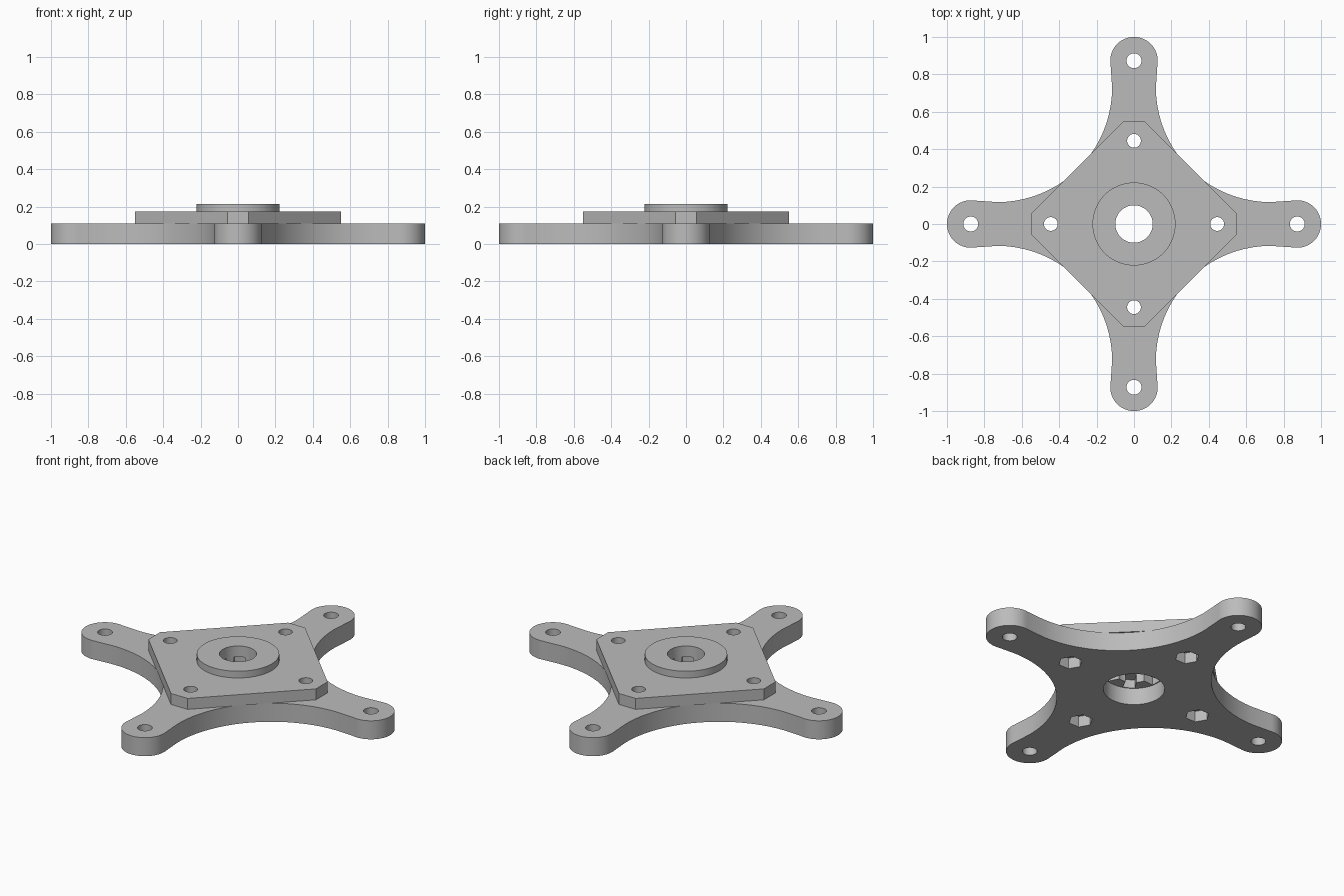
import bpy, bmesh, math
from math import cos, sin, pi, radians

if "Cube" in bpy.data.objects:
    bpy.data.objects.remove(bpy.data.objects["Cube"], do_unlink=True)

grey = bpy.data.materials.new("plain_grey")
grey.use_nodes = True
tone = (0.5, 0.5, 0.5, 1)
grey.diffuse_color = tone
grey.node_tree.nodes["Principled BSDF"].inputs["Base Color"].default_value = tone

BASE_TOP, PLATE_TOP, BOSS_TOP = 0.11, 0.175, 0.215
QUARTERS = [k * pi / 2 for k in range(4)]


def arc(cx, cy, r, start, end, n):
    """Points along a circular arc, angles in degrees."""
    steps = [radians(start + (end - start) * i / n) for i in range(n + 1)]
    return [(cx + r * cos(a), cy + r * sin(a)) for a in steps]


def circle(r, n=48, cx=0, cy=0):
    return arc(cx, cy, r, 0, 360, n)[:-1]


def spin(points, a):
    return [(x * cos(a) - y * sin(a), x * sin(a) + y * cos(a)) for x, y in points]


def prism(name, outlines, z0, z1):
    """Extrude one or more closed outlines from z0 to z1."""
    bm = bmesh.new()
    for pts in outlines:
        low = [bm.verts.new((x, y, z0)) for x, y in pts]
        high = [bm.verts.new((x, y, z1)) for x, y in pts]
        bm.faces.new(low[::-1])
        bm.faces.new(high)
        for i in range(len(pts)):
            j = (i + 1) % len(pts)
            bm.faces.new((low[i], low[j], high[j], high[i]))
    mesh = bpy.data.meshes.new(name)
    bm.to_mesh(mesh)
    bm.free()
    mesh.materials.append(grey)
    obj = bpy.data.objects.new(name, mesh)
    bpy.context.collection.objects.link(obj)
    return obj


def carve(obj, cutters):
    """Apply boolean cuts, then smooth the curved walls."""
    for cutter in cutters:
        mod = obj.modifiers.new("cut", "BOOLEAN")
        mod.operation = "DIFFERENCE"
        mod.solver = "EXACT"
        mod.object = cutter
    graph = bpy.context.evaluated_depsgraph_get()
    mesh = bpy.data.meshes.new_from_object(obj.evaluated_get(graph))
    obj.modifiers.clear()
    obj.data = mesh
    bpy.ops.object.select_all(action="DESELECT")
    obj.select_set(True)
    bpy.context.view_layer.objects.active = obj
    bpy.ops.object.shade_smooth_by_angle(angle=radians(30))


# Four-armed base: rounded arm tip, then a concave sweep to the next arm
quarter = arc(0.873, 0, 0.127, -100, 100, 28) + arc(0.73, 0.73, 0.613, 270, 180, 20)
base = prism("four_arm_base", [[p for a in QUARTERS for p in spin(quarter, a)]], 0, BASE_TOP)

# Square plate with clipped corners, and the round boss on top
corner = [(0.55, -0.055), (0.55, 0.055)]
plate = prism("clipped_square_plate", [[p for a in QUARTERS for p in spin(corner, a)]],
              BASE_TOP, PLATE_TOP)
boss = prism("round_boss", [circle(0.222, 64)], PLATE_TOP, BOSS_TOP)

# Cutters: arm holes, bolt holes, nut pockets, centre hole, bore and slots
arm_holes = prism("arm_hole_cutter", [spin(circle(0.04, 32, 0.873), a) for a in QUARTERS], -0.1, 0.4)
bolt_holes = prism("bolt_hole_cutter", [spin(circle(0.037, 32, 0.445), a) for a in QUARTERS], -0.1, 0.4)
nut_pockets = prism("nut_pocket_cutter", [circle(0.066, 6, 0.445 * cos(a), 0.445 * sin(a))
                                          for a in QUARTERS], -0.1, 0.065)
centre_hole = prism("centre_hole_cutter", [circle(0.1)], -0.1, 0.4)
bore = prism("bore_cutter", [circle(0.165, 64)], -0.1, 0.1)
star = [p for k in range(6) for p in arc(0, 0, 0.16, k * 60 - 12, k * 60 + 12, 4)
        + arc(0, 0, 0.095, k * 60 + 18, k * 60 + 42, 4)]
slots = prism("slot_cutter", [star], 0.05, 0.15)

carve(base, [arm_holes, bolt_holes, nut_pockets, centre_hole, bore, slots])
carve(plate, [bolt_holes, centre_hole, slots])
carve(boss, [centre_hole])

for cutter in (arm_holes, bolt_holes, nut_pockets, centre_hole, bore, slots):
    bpy.data.objects.remove(cutter, do_unlink=True)
